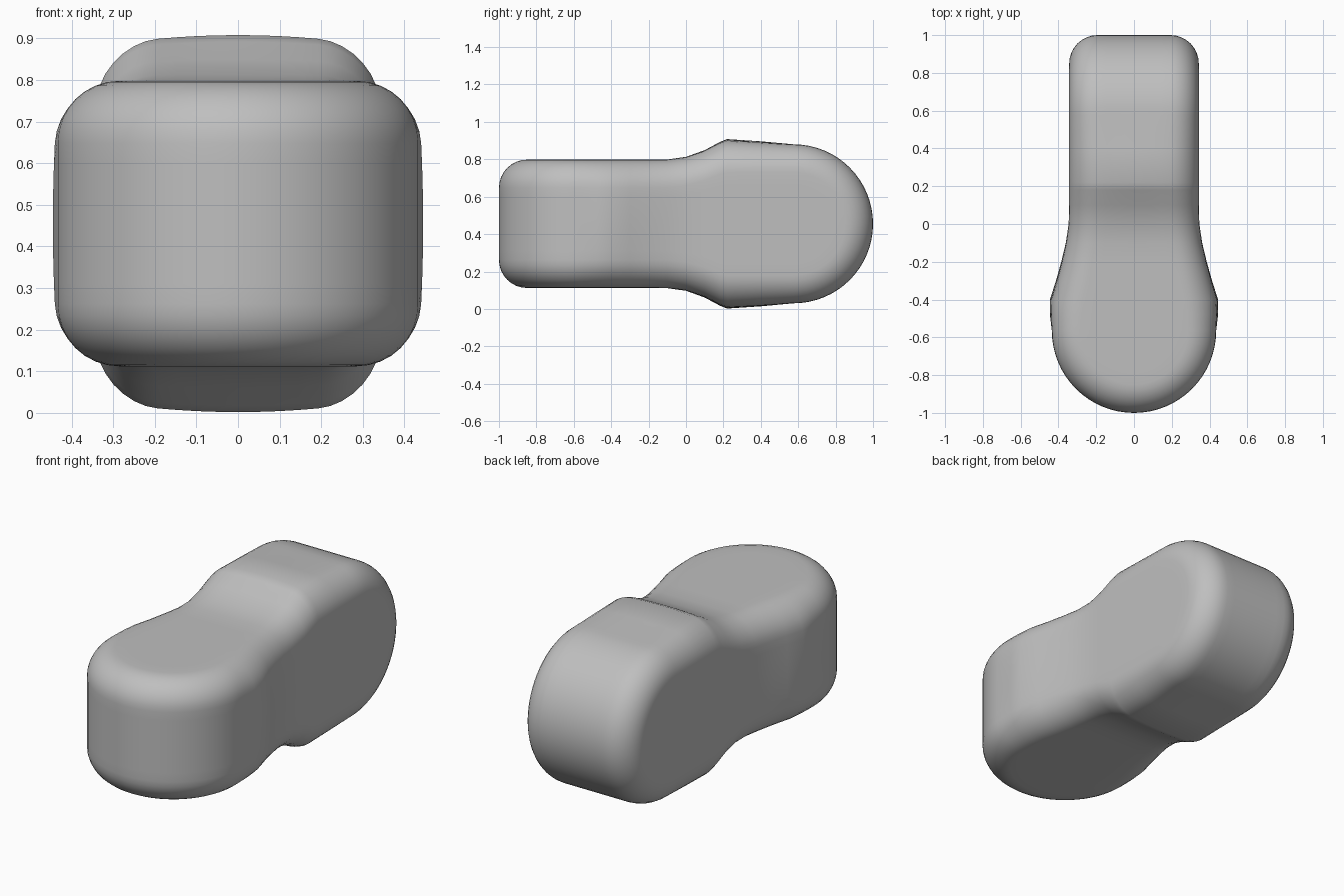
import bpy
import bmesh
from math import sin, cos, pi

cube = bpy.data.objects.get("Cube")
if cube:
    bpy.data.objects.remove(cube)

MID_Z = 0.455      # height of the long axis
RADIUS = 0.15      # rounding of the long edges
STEPS = 8          # segments per rounded corner
TURN = 16          # segments per quarter turn of each end


def section(a, b, dome_x=0, dome_z=0):
    """Rounded rectangle of half sizes a, b with slightly domed sides."""
    ca, cb = a - RADIUS, b - RADIUS
    quarter = [(a, cb * i / 4) for i in range(4)]
    for i in range(STEPS + 1):
        t = pi / 2 * i / STEPS
        quarter.append((ca + RADIUS * cos(t), cb + RADIUS * sin(t)))
    quarter += [(ca * i / 4, b) for i in (3, 2, 1, 0)]
    quarter = [(x + dome_x * (x / a) * (1 - (z / b) ** 2),
                z + dome_z * (z / b) * (1 - (x / a) ** 2)) for x, z in quarter]
    half = quarter + [(-x, z) for x, z in quarter[-2::-1]]
    return half + [(-x, -z) for x, z in half[1:-1]]


# Front end: section turned about a vertical axis
rings = []
front = section(0.435, 0.343)
for i in range(TURN, 0, -1):
    t = pi / 2 * i / TURN
    rings.append([(x * cos(t), -0.565 - abs(x) * sin(t), z) for x, z in front])

# Body: y, half width, half height, side dome, top dome
body = [
    (-0.565, 0.435, 0.343, 0, 0),
    (-0.48, 0.43, 0.343, 0.015, 0),
    (-0.40, 0.42, 0.343, 0.025, 0),
    (-0.30, 0.395, 0.343, 0.018, 0),
    (-0.20, 0.375, 0.343, 0.01, 0),
    (-0.10, 0.357, 0.344, 0.004, 0),
    (0.00, 0.346, 0.354, 0, 0.004),
    (0.10, 0.343, 0.382, 0, 0.012),
    (0.18, 0.343, 0.415, 0, 0.022),
    (0.22, 0.343, 0.425, 0, 0.028),
    (0.40, 0.343, 0.425, 0, 0.016),
    (0.575, 0.343, 0.425, 0, 0),
]
for y, a, b, dx, dz in body:
    rings.append([(x, y, z) for x, z in section(a, b, dx, dz)])

# Back end: section turned about a crosswise axis
back = section(0.343, 0.425)
for i in range(1, TURN + 1):
    t = pi / 2 * i / TURN
    rings.append([(x, 0.575 + abs(z) * sin(t), z * cos(t)) for x, z in back])

# Skin the rings and weld the closed ends
bm = bmesh.new()
loops = [[bm.verts.new((x, y, z + MID_Z)) for x, y, z in ring] for ring in rings]
count = len(front)
for lower, upper in zip(loops, loops[1:]):
    for i in range(count):
        j = (i + 1) % count
        bm.faces.new((lower[i], lower[j], upper[j], upper[i]))
bmesh.ops.remove_doubles(bm, verts=bm.verts, dist=0.0005)
bmesh.ops.recalc_face_normals(bm, faces=bm.faces)
mesh = bpy.data.meshes.new("joint_link")
bm.to_mesh(mesh)
bm.free()

link = bpy.data.objects.new("joint_link", mesh)
bpy.context.collection.objects.link(link)

# Plain grey finish
grey = bpy.data.materials.new("plain_grey")
grey.use_nodes = True
colour = (0.52, 0.52, 0.52, 1)
grey.diffuse_color = colour
grey.node_tree.nodes["Principled BSDF"].inputs["Base Color"].default_value = colour
mesh.materials.append(grey)

bpy.context.view_layer.objects.active = link
link.select_set(True)
bpy.ops.object.shade_smooth_by_angle(angle=0.6)
